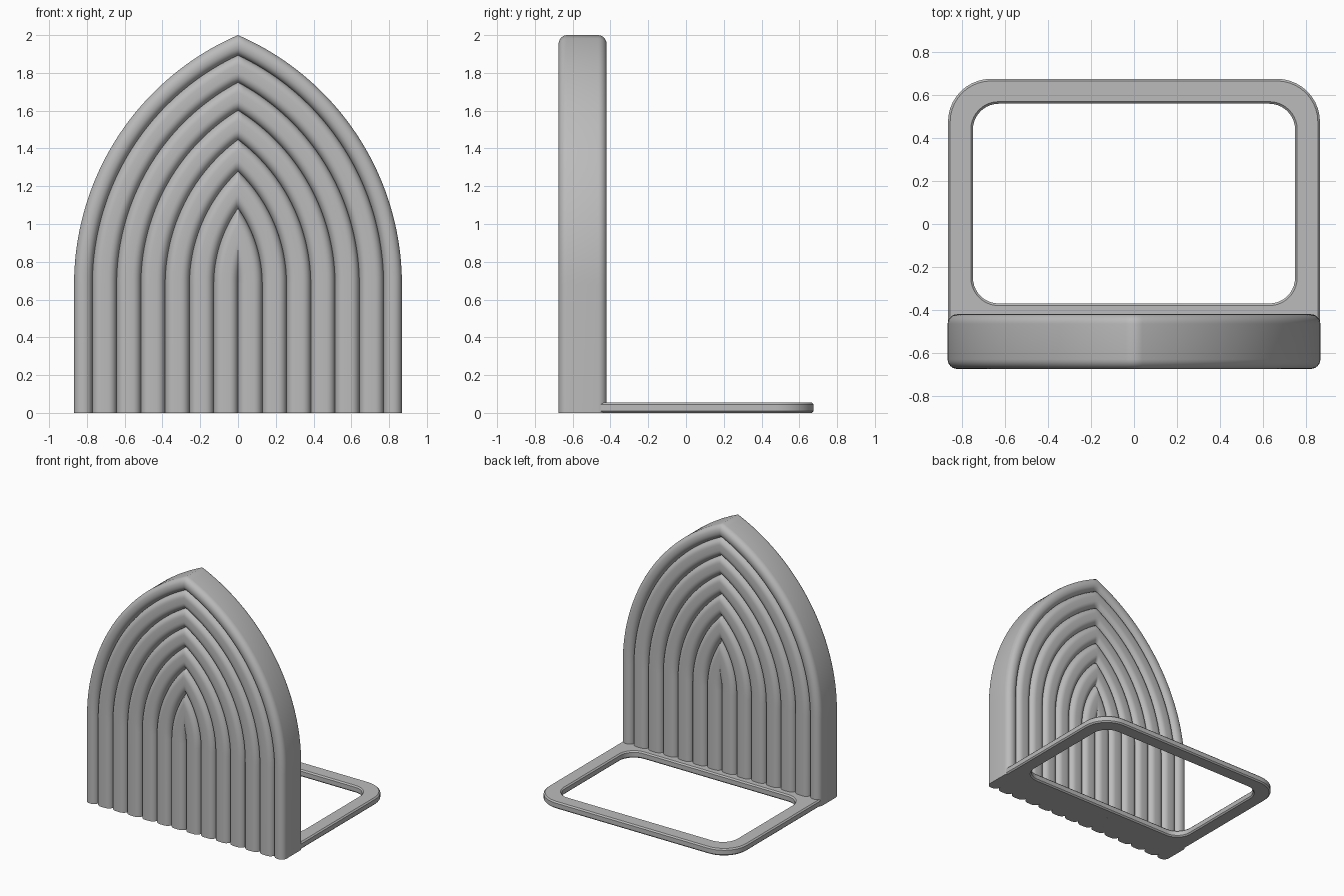
import bpy, bmesh
from math import sin, cos, acos, sqrt, pi

cube = bpy.data.objects.get("Cube")
if cube:
    bpy.data.objects.remove(cube)

grey = bpy.data.materials.new("plain grey")
grey.use_nodes = True
colour = (0.5, 0.5, 0.5, 1)
grey.diffuse_color = colour
grey.node_tree.nodes["Principled BSDF"].inputs["Base Color"].default_value = colour

HALF, SPRING, HEIGHT = 0.868, 0.68, 2.0      # arch half width, spring line, apex
FRONT, BACK = -0.675, -0.42
RIB, FILLET = 0.1285, 0.045
RADIUS = ((HEIGHT - SPRING) ** 2 + HALF ** 2) / (2 * HALF)


def make_object(name, bm):
    bmesh.ops.recalc_face_normals(bm, faces=bm.faces)
    mesh = bpy.data.meshes.new(name)
    bm.to_mesh(mesh)
    bm.free()
    obj = bpy.data.objects.new(name, mesh)
    bpy.context.collection.objects.link(obj)
    mesh.materials.append(grey)
    return obj


def smooth(obj, angle):
    bpy.ops.object.select_all(action='DESELECT')
    obj.select_set(True)
    bpy.context.view_layer.objects.active = obj
    bpy.ops.object.shade_smooth_by_angle(angle=angle)


# Ribbed pointed-arch panel: one half, then mirrored
def rib_profile():
    """(x, drop) across the ribs from the centre line to the outer edge."""
    points = []
    grooves = [k * RIB for k in range(7)] + [HALF]
    for a, b in zip(grooves, grooves[1:]):
        steps = [FILLET * (1 - cos(pi / 2 * i / 6)) for i in range(7)]
        xs = [a + s for s in steps] + [b - s for s in reversed(steps)]
        for x in xs:
            e = FILLET - min(x - a, b - x)
            points.append((x, FILLET - sqrt(max(0, FILLET ** 2 - e ** 2))))
    return points


def arch_path(x, steps=40):
    """Straight leg, then an arc that ends on the centre line."""
    r = RADIUS - HALF + x
    end = acos(min(1, (RADIUS - HALF) / r))
    arc = [end * i / steps for i in range(steps + 1)]
    return [(x, 0)] + [(HALF - RADIUS + r * cos(a), SPRING + r * sin(a)) for a in arc]


bm = bmesh.new()
profile = rib_profile()
section = [(x, FRONT + d) for x, d in profile] + [(x, BACK - d) for x, d in reversed(profile)]
rows = [[bm.verts.new((px, y, pz)) for px, pz in arch_path(x)] for x, y in section]
for r0, r1 in zip(rows, rows[1:]):
    for i in range(len(r0) - 1):
        bm.faces.new((r0[i], r1[i], r1[i + 1], r0[i + 1]))
bm.faces.new([row[0] for row in rows])
bmesh.ops.remove_doubles(bm, verts=bm.verts, dist=0.0002)
panel = make_object("arch_panel", bm)
smooth(panel, 0.6)
mirror = panel.modifiers.new("mirror", 'MIRROR')
mirror.use_clip = True


# Flat foot: rounded rectangular frame with softened edges
def rounded_loop(x, y0, y1, r_front, r_back, z, steps=10):
    corners = [(x, y1, r_back, 0), (-x, y1, r_back, 1), (-x, y0, r_front, 2), (x, y0, r_front, 3)]
    loop = []
    for cx, cy, r, q in corners:
        ox = cx - r if cx > 0 else cx + r
        oy = cy - r if q < 2 else cy + r
        for i in range(steps + 1):
            a = pi / 2 * (q + i / steps)
            loop.append((ox + r * cos(a), oy + r * sin(a), z))
    return loop


bm = bmesh.new()
THICK, SOFT = 0.055, 0.01
rings = []
for side in (1, -1):
    levels = [(SOFT, 0), (0, SOFT), (0, THICK - SOFT), (SOFT, THICK)]
    for inset, z in levels if side == 1 else reversed(levels):
        if side == 1:
            loop = rounded_loop(0.866 - inset, -0.46, 0.676 - inset, 0.002, 0.2 - inset, z)
        else:
            loop = rounded_loop(0.75 + inset, -0.37 - inset, 0.56 + inset, 0.12 + inset, 0.12 + inset, z)
        rings.append([bm.verts.new(p) for p in loop])
for a, b in zip(rings, rings[1:] + rings[:1]):
    for i in range(len(a)):
        j = (i + 1) % len(a)
        bm.faces.new((a[i], a[j], b[j], b[i]))
foot = make_object("foot_frame", bm)
smooth(foot, 0.5)
